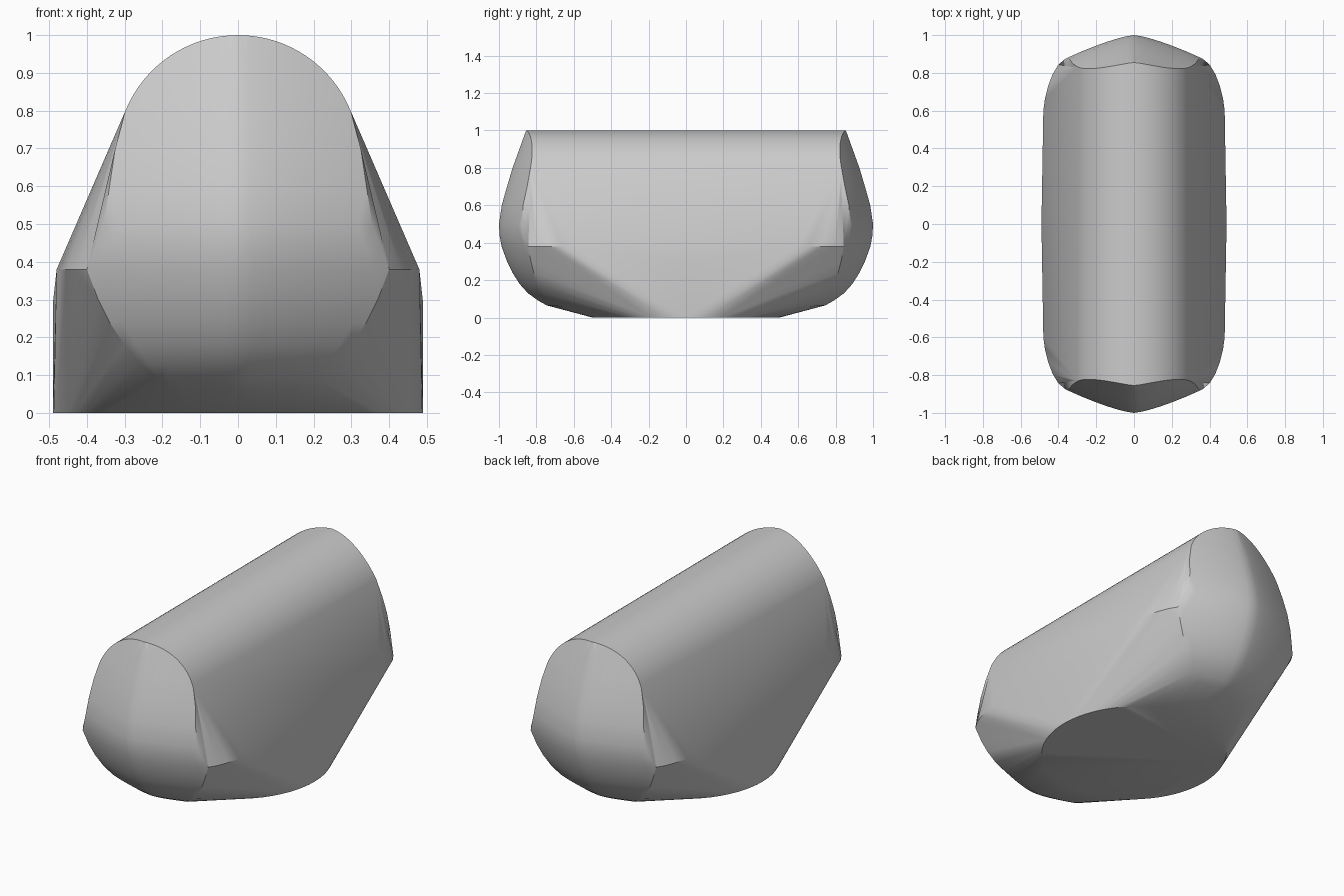
import bpy, bmesh, math

if "Cube" in bpy.data.objects:
    bpy.data.objects.remove(bpy.data.objects["Cube"])

grey = bpy.data.materials.new("plain grey")
grey.diffuse_color = (0.6, 0.6, 0.6, 1)
grey.use_nodes = True
grey.node_tree.nodes["Principled BSDF"].inputs["Base Color"].default_value = grey.diffuse_color

# End section by height: z, nose reach y, half width x
END = [(0.7, 0.957, 0.325), (0.6, 0.985, 0.34), (0.5, 1.0, 0.355), (0.44, 0.997, 0.372),
       (0.38, 0.986, 0.40), (0.3, 0.957, 0.37), (0.24, 0.928, 0.34), (0.18, 0.89, 0.30),
       (0.13, 0.845, 0.26), (0.09, 0.79, 0.21), (0.065, 0.745, 0.17)]
ROOF_Z, ROOF_R = 0.678, 0.322


def reach(y, x):
    """Pull the nose back away from its centre ridge."""
    return y - 0.49 * abs(x) ** 1.35


def mirrored(points):
    return [(sx * x, sy * y, z) for x, y, z in points for sx in (1, -1) for sy in (1, -1)]


def hull(name, points):
    bm = bmesh.new()
    for p in mirrored(points):
        bm.verts.new(p)
    bmesh.ops.remove_doubles(bm, verts=bm.verts[:], dist=0.0005)
    res = bmesh.ops.convex_hull(bm, input=bm.verts[:])
    loose = [v for v in bm.verts if not v.link_faces]
    bmesh.ops.delete(bm, geom=loose, context='VERTS')
    bmesh.ops.recalc_face_normals(bm, faces=bm.faces[:])
    mesh = bpy.data.meshes.new(name)
    bm.to_mesh(mesh)
    bm.free()
    mesh.materials.append(grey)
    ob = bpy.data.objects.new(name, mesh)
    bpy.context.collection.objects.link(ob)
    return ob


# Rounded roof arch, with its ends following the nose
roof, roof_nose = [], []
for i in range(17):
    a = math.radians(68 * i / 16)
    x, z = ROOF_R * math.sin(a), ROOF_Z + ROOF_R * math.cos(a)
    y0 = 0.855 + (1 - z) * 0.36
    roof.append((x, reach(y0, x), z))
    roof_nose += [(x * t / 8, reach(y0, x * t / 8), z) for t in range(9)]

# Bulging nose, sampled across its width
nose = [(w * t / 10, reach(y, w * t / 10), z) for z, y, w in END for t in range(11)]

# Round flat base and the widest line along the sides
base = [(0.49 * math.cos(a), 0.5 * math.sin(a), 0)
        for a in (math.pi / 2 * i / 16 for i in range(17))]
chine = [(0.49, 0, 0.29), (0.48, 0.6, 0.38), (0.472, 0.66, 0.38),
         (0.455, 0.73, 0.38), (0.43, 0.795, 0.38)]

body = hull("body", roof + base + chine + [p for p in nose if p[2] <= 0.38])
ends = hull("bulging_ends", roof_nose + [p for p in nose if p[2] >= 0.3])

# Fuse the ends into the body
mod = body.modifiers.new("fuse", 'BOOLEAN')
mod.operation = 'UNION'
mod.solver = 'EXACT'
mod.object = ends
bpy.context.view_layer.objects.active = body
body.select_set(True)
bpy.ops.object.modifier_apply(modifier=mod.name)
bpy.data.objects.remove(ends)
bpy.ops.object.shade_smooth_by_angle(angle=math.radians(30))
